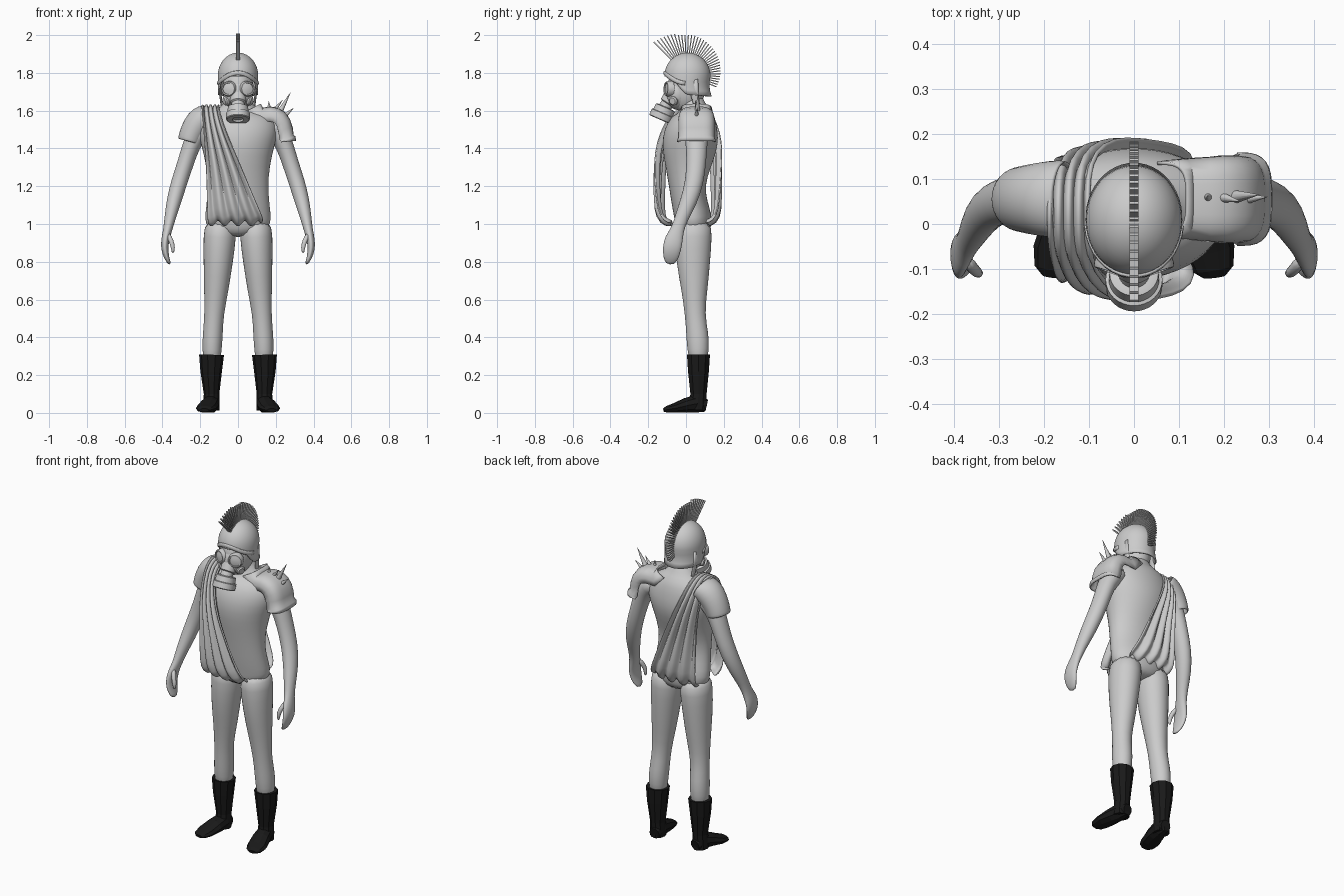
import bpy, bmesh, math
from mathutils import Vector, Matrix

if "Cube" in bpy.data.objects:
    bpy.data.objects.remove(bpy.data.objects["Cube"])

black = bpy.data.materials.new("black")
black.diffuse_color = (0.01, 0.01, 0.01, 1)
black.use_nodes = True
black.node_tree.nodes["Principled BSDF"].inputs["Base Color"].default_value = black.diffuse_color


def finish(name, bm, smooth=True, sub=0, solid=0, mat=None):
    bmesh.ops.recalc_face_normals(bm, faces=bm.faces)
    me = bpy.data.meshes.new(name)
    bm.to_mesh(me)
    bm.free()
    ob = bpy.data.objects.new(name, me)
    bpy.context.collection.objects.link(ob)
    if smooth:
        me.shade_smooth()
    if solid:
        m = ob.modifiers.new("thickness", 'SOLIDIFY')
        m.thickness, m.offset = solid, 0
    if sub:
        m = ob.modifiers.new("smooth", 'SUBSURF')
        m.levels = m.render_levels = sub
    if mat:
        me.materials.append(mat)
    return ob


def skin(bm, rows, closed):
    vs = [[bm.verts.new(p) for p in r] for r in rows]
    n = len(vs[0])
    for r, q in zip(vs, vs[1:]):
        for i in range(n if closed else n - 1):
            j = (i + 1) % n
            bm.faces.new((r[i], r[j], q[j], q[i]))
    return vs


def loft(name, rings, n=16, ref=(0, 1, 0), caps=True, **kw):
    """rings: (x, y, z, half width, half depth along ref)"""
    bm, rows, ref = bmesh.new(), [], Vector(ref)
    c = [Vector(r[:3]) for r in rings]
    for i, r in enumerate(rings):
        t = (c[min(i + 1, len(c) - 1)] - c[max(i - 1, 0)]).normalized()
        b = (ref - t * ref.dot(t)).normalized()
        a = b.cross(t)
        rows.append([c[i] + a * r[3] * math.cos(k * math.tau / n) + b * r[4] * math.sin(k * math.tau / n)
                     for k in range(n)])
    vs = skin(bm, rows, True)
    if caps:
        bm.faces.new(vs[0])
        bm.faces.new(vs[-1])
    return finish(name, bm, **kw)


def lathe(name, start, axis, profile, n=32):
    """profile: (distance along axis, radius)"""
    rot = Vector(axis).to_track_quat('Z', 'Y')
    bm = bmesh.new()
    rows = [[Vector(start) + rot @ Vector((r * math.cos(k * math.tau / n), r * math.sin(k * math.tau / n), d))
             for k in range(n)] for d, r in profile]
    vs = skin(bm, rows, True)
    bm.faces.new(vs[0])
    bm.faces.new(vs[-1])
    ob = finish(name, bm)
    ob.data.set_sharp_from_angle(angle=math.radians(35))
    return ob


def ball(name, c, r):
    bm = bmesh.new()
    bmesh.ops.create_uvsphere(bm, u_segments=32, v_segments=20, radius=1,
                              matrix=Matrix.Translation(c) @ Matrix.Diagonal((*r, 1)))
    return finish(name, bm)


# Torso and neck: z, half width, front y, back y
torso = [(.93, .09, -.03, .11), (.98, .168, -.055, .135), (1.03, .178, -.06, .14), (1.1, .168, -.075, .115),
         (1.2, .16, -.09, .10), (1.3, .168, -.11, .13), (1.4, .19, -.13, .165), (1.48, .215, -.12, .175),
         (1.55, .20, -.08, .165), (1.59, .15, -.05, .145), (1.62, .075, -.03, .10), (1.7, .055, -.03, .08)]
loft("torso", [(0, (f + b) / 2, z, w, (b - f) / 2) for z, w, f, b in torso], n=24, sub=1)

for s, side in ((-1, "right"), (1, "left")):
    # Legs
    loft(side + "_leg", [(s * x, y, z, w, d) for x, y, z, w, d in (
        (.093, .04, 1.02, .08, .095), (.096, .04, .94, .09, .1), (.105, .038, .8, .079, .092),
        (.115, .045, .65, .066, .07), (.127, .047, .52, .051, .053), (.133, .06, .42, .054, .06),
        (.138, .065, .34, .053, .06), (.138, .065, .25, .045, .045))], sub=1)
    # Boots: faceted shaft and foot
    loft(side + "_boot_shaft", [(s * x, y, z, w, d) for x, y, z, w, d in (
        (.14, .066, .308, .066, .064), (.142, .066, .22, .057, .058), (.14, .066, .1, .041, .045),
        (.142, .06, .015, .045, .047))], n=10, smooth=False, mat=black)
    loft(side + "_boot_foot", [(s * x, y, z, w, d) for x, y, z, w, d in (
        (.135, .107, .038, .03, .034), (.14, .06, .05, .044, .05), (.152, .0, .04, .052, .04),
        (.168, -.06, .026, .056, .026), (.176, -.1, .019, .045, .018), (.178, -.117, .014, .025, .01))],
        n=10, ref=(0, 0, 1), smooth=False, mat=black)
    # Arms running into mitten-like hands
    loft(side + "_arm", [(s * x, y, z, w, d) for x, y, z, w, d in (
        (.14, .055, 1.52, .06, .07), (.205, .055, 1.5, .062, .068), (.247, .056, 1.42, .048, .058),
        (.275, .055, 1.33, .044, .053), (.312, .045, 1.22, .044, .05), (.34, .015, 1.12, .04, .046),
        (.36, -.025, 1.03, .03, .036), (.372, -.045, .97, .024, .034), (.385, -.065, .92, .022, .05),
        (.39, -.075, .87, .02, .05), (.378, -.08, .82, .014, .042), (.36, -.085, .785, .008, .022))], sub=1)
    loft(side + "_thumb", [(s * x, y, z, w, w) for x, y, z, w in (
        (.375, -.075, .95, .016), (.352, -.105, .91, .014), (.343, -.11, .87, .012), (.345, -.108, .845, .006))],
        n=8, sub=1)
    # Helmet cheek guards
    loft(side + "_cheek_guard", [(s * x, y, z, .006, d) for x, y, z, d in (
        (.096, .03, 1.76, .035), (.094, .045, 1.69, .022), (.088, .055, 1.64, .018), (.084, .06, 1.6, .014))], n=8)
    # Mask eyepieces and cheek valves
    lathe(side + "_eyepiece", (s * .042, -.075, 1.715), (s * .35, -1, .05),
          [(0, .042), (.026, .04), (.034, .036), (.034, .03), (.028, .029), (.032, .012)])
    lathe(side + "_valve", (s * .05, -.06, 1.655), (s, -.5, -.2), [(0, .026), (.022, .024), (.028, .017)])

# Sleeve on the bare shoulder
loft("sleeve", [(-.15, .055, 1.575, .06, .085), (-.19, .055, 1.555, .075, .083), (-.225, .055, 1.515, .07, .076),
                (-.25, .055, 1.465, .062, .07), (-.258, .055, 1.435, .06, .068)], caps=False, solid=.008, sub=1)

# Head, mask and filter
ball("head", (0, .0, 1.715), (.082, .1, .125))
ball("mask_face", (0, -.045, 1.69), (.078, .066, .085))
lathe("mask_snout", (0, -.075, 1.675), (0, -.55, -.85), [(0, .045), (.04, .042), (.045, .034), (.08, .034)])
lathe("filter", (0, -.108, 1.62), (0, -.4, -.92),
      [(0, .042), (.004, .054), (.035, .056), (.038, .063), (.07, .063), (.074, .058), (.074, .03), (.064, .028)])

# Helmet: dome open over the face, flaring into a neck guard
bm, rows, N = bmesh.new(), [], 48
for k in range(13):
    row = []
    for i in range(N):
        a = i * math.tau / N
        cx, cy = math.sin(a), -math.cos(a)
        front = max(0, -cy)
        rim = 1.685 - .01 * cy + .1 * min(1, front * 1.4) ** 1.5
        if k < 4:
            z = rim + (1.78 - rim) * k / 4 if rim < 1.78 else 1.78 + .001 * k
            flare = 1 + .05 * max(0, cy) * (1 - k / 4) ** 2 - .06 * max(0, cy) * math.sin(k / 4 * math.pi)
        else:
            t = (k - 4) / 8 * math.pi / 2 * .985
            z, flare = 1.785 + .118 * math.sin(t), math.cos(t)
        row.append((.103 * cx * flare, .008 + .118 * cy * flare, z))
    rows.append(row)
vs = skin(bm, rows, True)
bm.faces.new(vs[-1])
finish("helmet", bm, solid=.008)
# Raised brow band
loft("brow_band", [(.106 * math.sin(a), .006 - .121 * math.cos(a), 1.745 + .055 * math.cos(a) ** 2, .005, .012)
                   for a in [math.radians(d) for d in range(-85, 86, 10)]], n=8, ref=(0, 0, 1))

# Crest: fan of flat bristles
bm = bmesh.new()
count = 34
for i in range(count):
    f = i / (count - 1)
    a = math.radians(135 - 157 * f)
    r0, r1 = .09, .245 - .075 * f ** .8
    if .2 < f < .5:
        r1 = min(r1, .21 / max(.5, math.sin(a)))
    d = Vector((0, math.cos(a), math.sin(a)))
    m = Matrix.Translation(Vector((0, .003, 1.79)) + d * (r0 + r1) / 2) @ \
        Matrix.Rotation(a - math.pi / 2, 4, 'X') @ Matrix.Diagonal((.02, .006, r1 - r0, 1))
    bmesh.ops.create_cube(bm, size=1, matrix=m)
finish("crest", bm, smooth=False)

# Sash: pleated cloth from front hem over the shoulder to back hem (y, z, left x, right x)
path = [(-.085, 1.0, -.155, .12), (-.135, 1.01, -.16, .14), (-.16, 1.07, -.163, .115), (-.16, 1.2, -.166, .06),
        (-.16, 1.32, -.17, .01), (-.15, 1.43, -.178, -.04), (-.11, 1.54, -.185, -.085), (-.05, 1.605, -.19, -.1),
        (.03, 1.63, -.19, -.1), (.11, 1.61, -.19, -.1), (.165, 1.54, -.185, -.085), (.185, 1.43, -.178, -.04),
        (.18, 1.32, -.17, .01), (.178, 1.2, -.166, .06), (.18, 1.07, -.163, .115), (.16, 1.01, -.16, .14),
        (.11, 1.0, -.155, .12)]
bm, rows, M = bmesh.new(), [], 36
for j, (y, z, xl, xr) in enumerate(path):
    p, q = path[max(j - 1, 0)], path[min(j + 1, len(path) - 1)]
    nrm = Vector((0, -(q[1] - p[1]), q[0] - p[0])).normalized()
    row = []
    for i in range(M + 1):
        u = i / M
        x = xl + (xr - xl) * u
        bend = math.sqrt(1 - (x / .25) ** 2)
        fold = .013 * math.cos(u * math.tau * 4) - .004
        hem = .018 * math.cos(u * math.tau * 4 + 1) * (z < 1.05)
        row.append(Vector((x, .015 + (y - .015) * bend, z + hem)) + nrm * fold)
    rows.append(row)
skin(bm, rows, False)
finish("sash", bm, solid=.01, sub=1)

# Shoulder plate: arched shell with a raised rim (x, z, half depth)
arc = [(.118, 1.635, .08), (.13, 1.612, .086), (.17, 1.618, .09), (.21, 1.61, .092), (.245, 1.59, .093),
       (.272, 1.553, .093), (.286, 1.51, .093), (.291, 1.47, .093), (.301, 1.462, .099), (.303, 1.44, .1)]
bm, rows = bmesh.new(), []
for j, (x, z, h) in enumerate(arc):
    p, q = arc[max(j - 1, 0)], arc[min(j + 1, len(arc) - 1)]
    nx, nz = (q[1] - p[1]), -(q[0] - p[0])
    l = math.hypot(nx, nz)
    row = []
    for i in range(17):
        b = math.pi * i / 16
        ct, drop = math.cos(b), .075 * (1 - math.sin(b) ** .6)
        y = .055 + h * math.copysign(abs(ct) ** .6, ct)
        row.append((x + nx / l * drop, y, z + nz / l * drop))
    rows.append(row)
skin(bm, rows, False)
finish("shoulder_plate", bm, solid=.008).data.set_sharp_from_angle(angle=math.radians(50))

# Plate spikes: base and tip
for i, (b, t, r) in enumerate((((.22, .06, 1.59), (.277, .065, 1.695), .016), ((.19, .06, 1.6), (.235, .05, 1.655), .013),
                               ((.165, .058, 1.605), (.163, .062, 1.65), .012), ((.245, .055, 1.57), (.295, .06, 1.615), .013))):
    d = Vector(t) - Vector(b)
    lathe("plate_spike_%d" % (i + 1), b, d, [(0, r), (d.length, .0008)], n=12)
